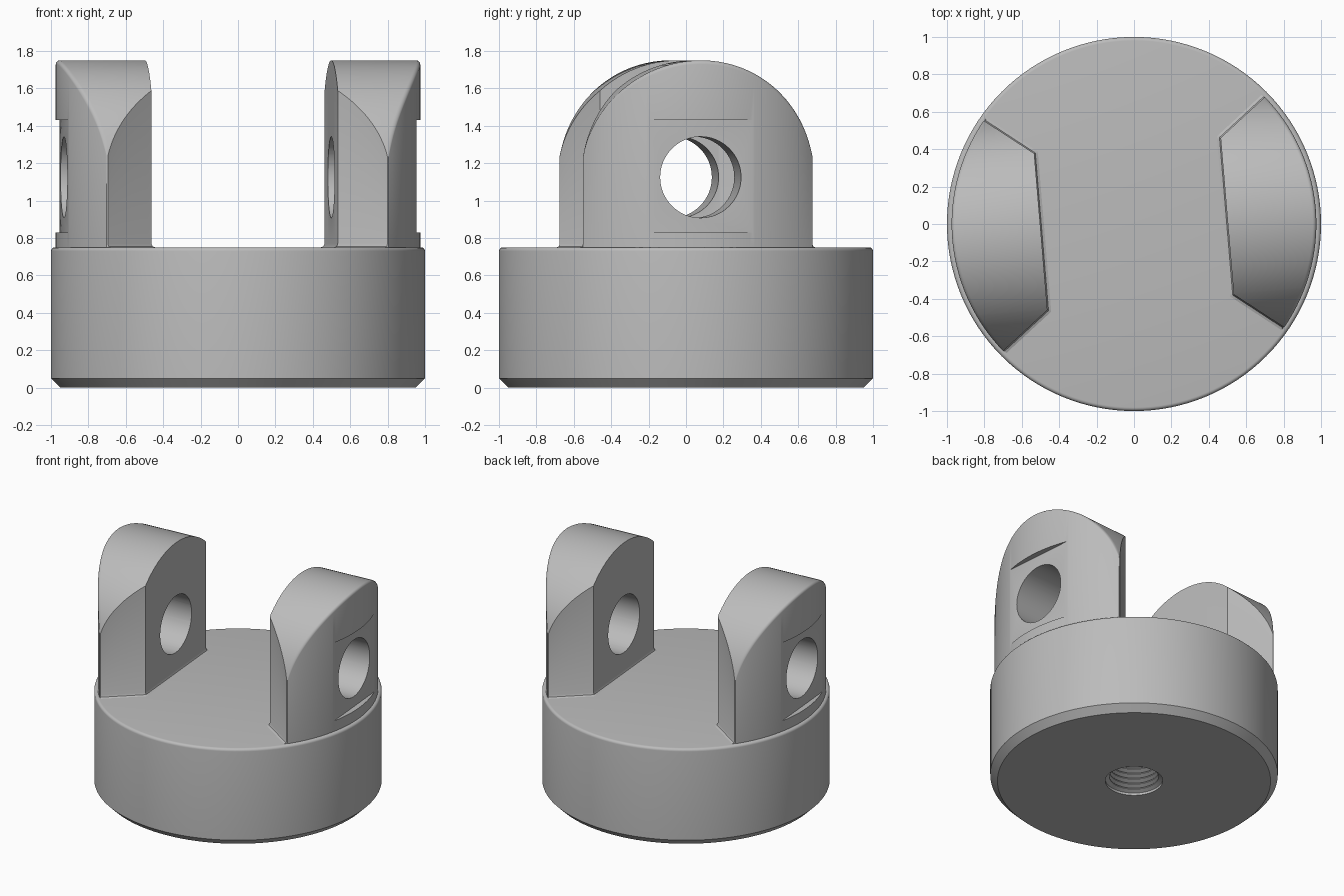
import bpy, bmesh
from math import sin, cos, pi, sqrt, radians
from mathutils import Matrix

cube = bpy.data.objects.get("Cube")
if cube:
    bpy.data.objects.remove(cube, do_unlink=True)

grey = bpy.data.materials.new("machined grey")
grey.use_nodes = True
colour = (0.5, 0.5, 0.5, 1)
grey.diffuse_color = colour
grey.node_tree.nodes["Principled BSDF"].inputs["Base Color"].default_value = colour

TURN = radians(4.8)      # the fork is turned slightly about the vertical axis
FLOOR = 0.75             # top of the base
AXIS = 1.125             # height of the pin holes
ARCH = 0.625             # radius of the rounded lug tops
RIM = 0.975              # outer radius of the lugs
INNER, FLAT, END = 0.5, 0.42, 0.615


def make_object(name, bm):
    bmesh.ops.recalc_face_normals(bm, faces=bm.faces)
    mesh = bpy.data.meshes.new(name)
    bm.to_mesh(mesh)
    bm.free()
    mesh.materials.append(grey)
    obj = bpy.data.objects.new(name, mesh)
    bpy.context.collection.objects.link(obj)
    return obj


def activate(obj):
    bpy.ops.object.select_all(action="DESELECT")
    obj.select_set(True)
    bpy.context.view_layer.objects.active = obj


def smooth(obj):
    activate(obj)
    bpy.ops.object.shade_smooth_by_angle(angle=radians(33))


def cut(obj, bm):
    cutter = make_object("cutter", bm)
    cutter.hide_render = True
    mod = obj.modifiers.new("cut", "BOOLEAN")
    mod.operation = "DIFFERENCE"
    mod.solver = "EXACT"
    mod.object = cutter
    activate(obj)
    bpy.ops.object.modifier_apply(modifier=mod.name)
    bpy.data.objects.remove(cutter, do_unlink=True)


def make_base():
    # lathe profile: threaded blind hole, chamfered foot, rounded top edge
    profile = [(0, 0.5), (0.17, 0.5)]
    pitch, turns = 0.04, 12
    for i in range(turns, 0, -1):
        z = i * pitch
        profile += [(0.17, z), (0.17, z - 0.008), (0.2, z - 0.022), (0.2, z - 0.026)]
    profile += [(0.2, 0), (0.95, 0), (1, 0.05)]
    for i in range(6):
        a = i / 5 * pi / 2
        profile.append((0.98 + 0.02 * cos(a), FLOOR - 0.02 + 0.02 * sin(a)))
    profile.append((0, FLOOR))
    bm = bmesh.new()
    verts = [bm.verts.new((r, 0, z)) for r, z in profile]
    edges = [bm.edges.new(pair) for pair in zip(verts, verts[1:])]
    bmesh.ops.spin(bm, geom=verts + edges, axis=(0, 0, 1), cent=(0, 0, 0),
                   angle=2 * pi, steps=128)
    bmesh.ops.remove_doubles(bm, verts=bm.verts, dist=0.0005)
    smooth(make_object("base", bm))


def lug_section(y):
    # upright slice of a lug, running from the inner foot round to the inner top
    side = 1 if y > 0 else -1
    slope = (0.75 - INNER) / (END - FLAT)
    x_in = INNER + max(0, abs(y) - FLAT) * slope
    x_out = sqrt(RIM ** 2 - y ** 2)
    top = AXIS + sqrt(ARCH ** 2 - y ** 2)
    nx, ny = (-1, 0)
    if abs(y) > FLAT + 0.001:
        nx, ny = (-0.62, 0.78 * side)
    elif abs(y) > FLAT - 0.001:
        nx, ny = (-1, 0.48 * side)
    points = []
    for flare, z in ((0.02, FLOOR - 0.01), (0.02, FLOOR), (0.006, FLOOR + 0.006), (0, FLOOR + 0.02)):
        points.append((x_in + nx * flare, y + ny * flare, z))
    points.insert(0, (x_out, y, FLOOR - 0.01))
    points.append((x_in, y, top))
    f = min(0.02, (x_out - x_in) * 0.5)
    for i in range(5):
        a = pi / 2 * (1 - i / 4)
        points.append((x_out - f + f * cos(a), y, top - f + f * sin(a)))
    return points


def make_lug(name, angle):
    count = 64
    ys = [END * sin(pi * (i / count - 0.5)) for i in range(count + 1)]
    ys = [y for y in ys if abs(abs(y) - FLAT) > 0.006] + [-FLAT, FLAT]
    bm = bmesh.new()
    rings = [[bm.verts.new(p) for p in lug_section(y)] for y in sorted(ys)]
    for a, b in zip(rings, rings[1:]):
        for i in range(len(a)):
            j = (i + 1) % len(a)
            bm.faces.new((a[i], a[j], b[j], b[i]))
    bm.faces.new(rings[0])
    bm.faces.new(rings[-1])
    lug = make_object(name, bm)

    # flat seat around the hole on the outer side
    seat = bmesh.new()
    bmesh.ops.create_cube(seat, size=1, matrix=Matrix.Translation((1.034, 0, 1.13))
                          @ Matrix.Diagonal((0.2, 0.9, 0.6, 1)))
    cut(lug, seat)

    # pin hole
    pin = bmesh.new()
    bmesh.ops.create_cone(pin, cap_ends=True, segments=64, radius1=0.217, radius2=0.217, depth=1,
                          matrix=Matrix.Translation((0.75, 0, AXIS)) @ Matrix.Rotation(pi / 2, 4, "Y"))
    cut(lug, pin)

    lug.data.transform(Matrix.Rotation(angle, 4, "Z"))
    smooth(lug)


make_base()
make_lug("left_lug", TURN)
make_lug("right_lug", TURN + pi)
